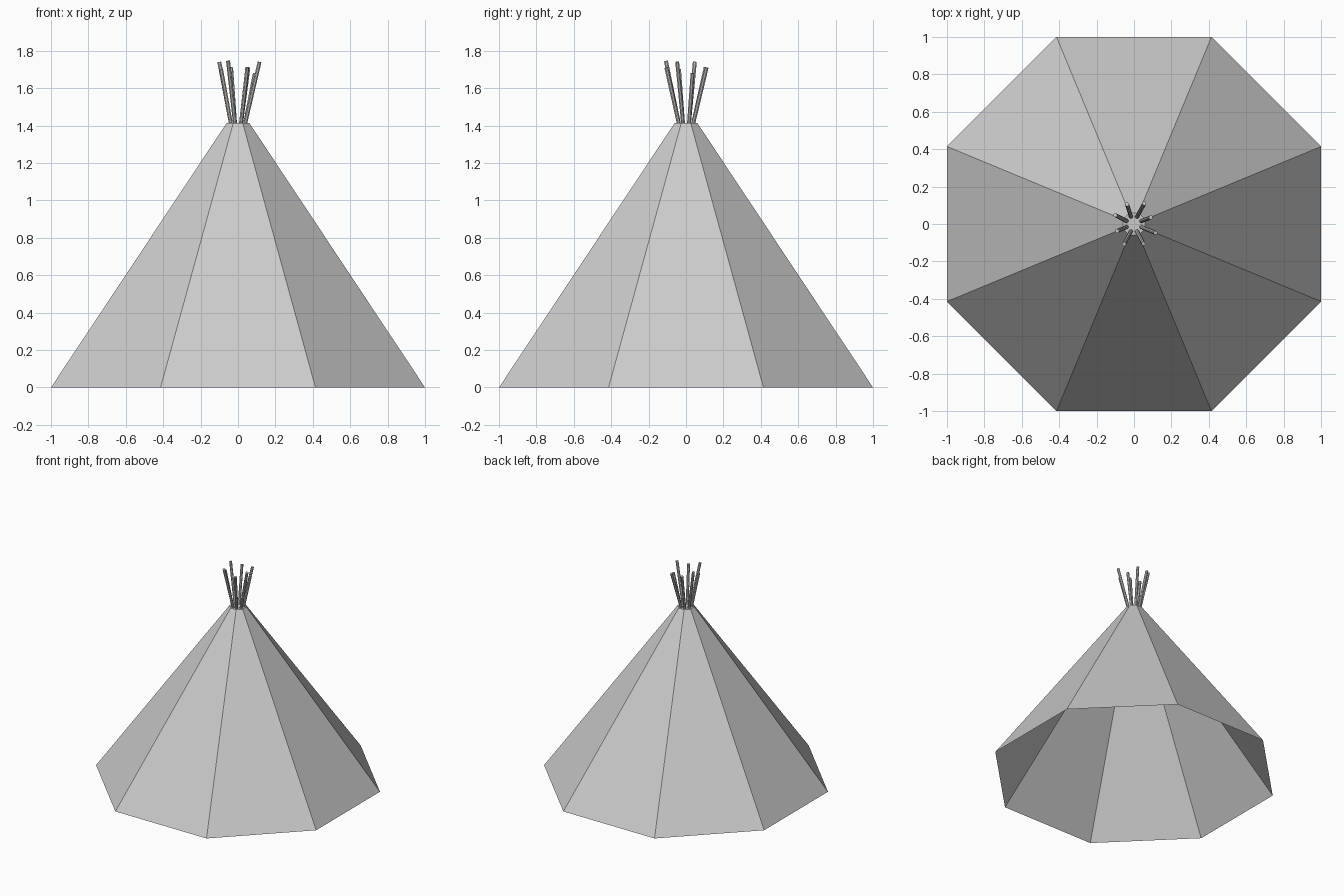
import bpy, bmesh, math
from mathutils import Vector, Matrix

cube = bpy.data.objects.get("Cube")
if cube:
    bpy.data.objects.remove(cube, do_unlink=True)


def material(name, colour):
    mat = bpy.data.materials.new(name)
    mat.use_nodes = True
    mat.diffuse_color = colour
    mat.node_tree.nodes["Principled BSDF"].inputs["Base Color"].default_value = colour
    return mat


def finish(name, bm, mat):
    mesh = bpy.data.meshes.new(name)
    bm.to_mesh(mesh)
    bm.free()
    mesh.materials.append(mat)
    obj = bpy.data.objects.new(name, mesh)
    bpy.context.collection.objects.link(obj)
    return obj


SIDES = 8
COVER_HEIGHT = 1.415
to_corner = 1 / math.cos(math.pi / SIDES)
canvas = material("pale grey canvas", (0.6, 0.6, 0.6, 1))
wood = material("grey wood", (0.6, 0.6, 0.6, 1))

# Tent cover: eight flat panels, small closed crown, open floor
bm = bmesh.new()
bmesh.ops.create_cone(bm, cap_ends=True, segments=SIDES, radius1=to_corner,
                      radius2=0.06 * to_corner, depth=COVER_HEIGHT,
                      matrix=Matrix.Translation((0, 0, COVER_HEIGHT / 2))
                      @ Matrix.Rotation(math.pi / SIDES, 4, "Z"))
floor = [f for f in bm.faces if f.normal.z < -0.9]
bmesh.ops.delete(bm, geom=floor, context="FACES")
finish("tent_cover", bm, canvas)

# Poles: one leaning out above each corner, with uneven lengths
tips = [(0.09, 0.035, 1.68), (0.055, 0.11, 1.71), (-0.037, 0.105, 1.71),
        (-0.10, 0.047, 1.74), (-0.09, -0.037, 1.70), (-0.053, -0.107, 1.745),
        (0.05, -0.105, 1.71), (0.115, -0.047, 1.74)]
for i, tip in enumerate(tips):
    angle = (i + 0.5) * math.tau / SIDES
    base = Vector((0.04 * math.cos(angle), 0.04 * math.sin(angle), COVER_HEIGHT - 0.01))
    axis = Vector(tip) - base
    bm = bmesh.new()
    bmesh.ops.create_cone(bm, cap_ends=True, segments=8, radius1=0.011, radius2=0.011,
                          depth=axis.length,
                          matrix=Matrix.Translation(base + axis / 2)
                          @ axis.to_track_quat("Z", "Y").to_matrix().to_4x4())
    finish(f"pole_{i + 1}", bm, wood)
